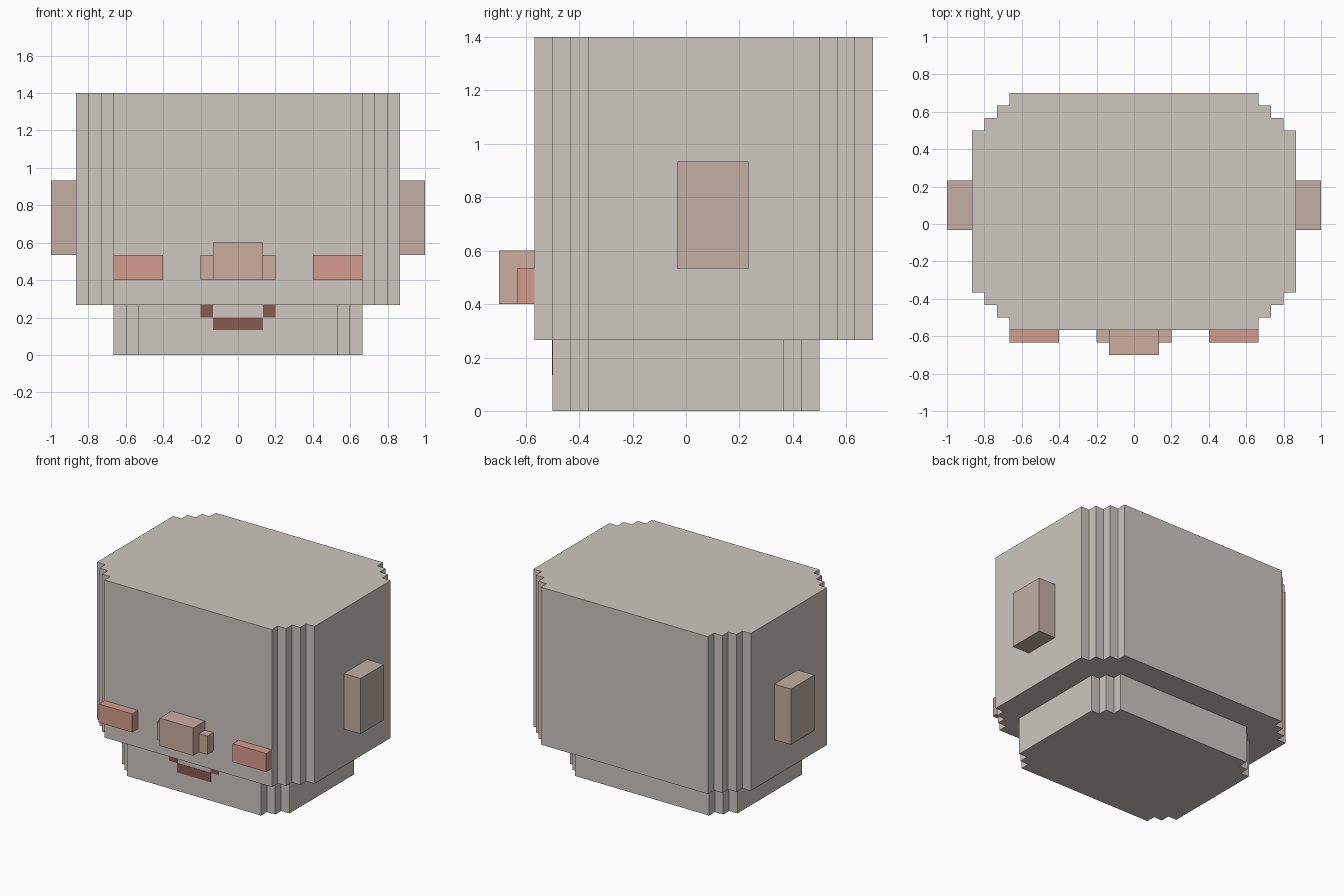
import bpy
import bmesh

if "Cube" in bpy.data.objects:
    bpy.data.objects.remove(bpy.data.objects["Cube"])

U = 1 / 15  # voxel size


def material(name, rgb):
    m = bpy.data.materials.new(name)
    m.diffuse_color = (*rgb, 1)
    m.use_nodes = True
    m.node_tree.nodes["Principled BSDF"].inputs["Base Color"].default_value = m.diffuse_color
    return m


SKIN = material("skin", (0.62, 0.57, 0.53))
EAR = material("ear_skin", (0.54, 0.43, 0.37))
NOSE = material("nose_skin", (0.60, 0.42, 0.35))
BLUSH = material("blush", (0.66, 0.33, 0.27))
MOUTH = material("mouth_red", (0.26, 0.10, 0.085))


def prism(name, outline, z0, z1, mat):
    """Extrude a closed xy outline from z0 to z1 (all in voxels)."""
    bm = bmesh.new()
    face = bm.faces.new([bm.verts.new((x * U, y * U, z0 * U)) for x, y in outline])
    new = bmesh.ops.extrude_face_region(bm, geom=[face])["geom"]
    top = [v for v in new if isinstance(v, bmesh.types.BMVert)]
    bmesh.ops.translate(bm, verts=top, vec=(0, 0, (z1 - z0) * U))
    bmesh.ops.recalc_face_normals(bm, faces=bm.faces)
    mesh = bpy.data.meshes.new(name)
    bm.to_mesh(mesh)
    bm.free()
    mesh.materials.append(mat)
    obj = bpy.data.objects.new(name, mesh)
    bpy.context.collection.objects.link(obj)
    return obj


def box(name, x, y, z, mat):
    outline = [(x[0], y[0]), (x[1], y[0]), (x[1], y[1]), (x[0], y[1])]
    return prism(name, outline, z[0], z[1], mat)


def pair(name, x, y, z, mat):
    """The same box on the right and the left."""
    box(name + "_right", x, y, z, mat)
    box(name + "_left", (-x[1], -x[0]), y, z, mat)


def stepped_outline(half_x, y0, y1, steps):
    """Rectangle whose corners are cut into one-voxel stairs."""
    stair = [(half_x, steps)]  # (x, inset from the y edge)
    for i in range(1, steps + 1):
        stair += [(half_x - i, steps - i + 1), (half_x - i, steps - i)]
    back = [(x, y1 - d) for x, d in stair]
    front = [(x, y0 + d) for x, d in stair]
    right = front[::-1] + back
    # each stair begins on the side and ends on the front or back edge
    return right + [(-x, y) for x, y in reversed(right)]


def with_treads(name, half_x, y0, y1, steps, z0, z1):
    pts = stepped_outline(half_x, y0, y1, steps)
    return prism(name, pts, z0, z1, SKIN)


# head and jaw
with_treads("head", 13, -8.5, 10.5, 3, 4, 21)
with_treads("jaw", 10, -7.5, 7.5, 2, 0, 4)

# ears
pair("ear", (13, 15), (-0.5, 3.5), (8, 14), EAR)

# nose with nostril wings
box("nose", (-2, 2), (-10.5, -8.5), (6, 9), NOSE)
pair("nostril", (2, 3), (-9.5, -8.5), (6, 8), NOSE)

# cheeks
pair("cheek", (6, 10), (-9.5, -8.5), (6, 8), BLUSH)

# mouth, flush with the jaw
box("mouth", (-2, 2), (-7.53, -7.4), (2, 3), MOUTH)
pair("mouth_corner", (2, 3), (-7.53, -7.4), (3, 4), MOUTH)
